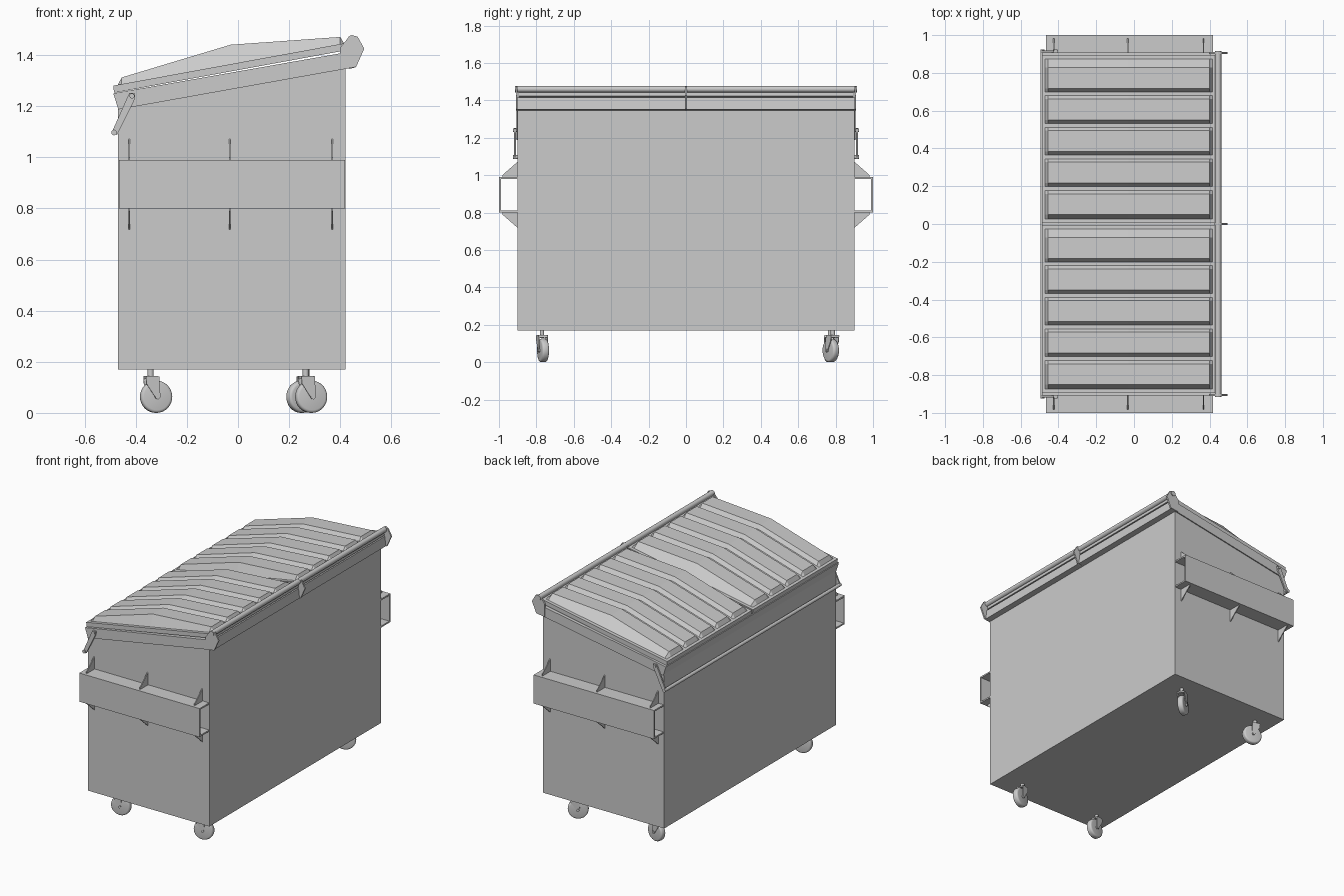
import bpy, bmesh, math
from mathutils import Matrix, Vector

if "Cube" in bpy.data.objects:
    bpy.data.objects.remove(bpy.data.objects["Cube"])


def finish(name, bm, smooth=False):
    bmesh.ops.recalc_face_normals(bm, faces=bm.faces)
    me = bpy.data.meshes.new(name)
    bm.to_mesh(me)
    bm.free()
    ob = bpy.data.objects.new(name, me)
    bpy.context.collection.objects.link(ob)
    if smooth:
        bpy.ops.object.select_all(action='DESELECT')
        ob.select_set(True)
        bpy.context.view_layer.objects.active = ob
        bpy.ops.object.shade_smooth_by_angle(angle=math.radians(35))
    return ob


def prism(name, pts, a, b, axis='y', matrix=None):
    """Extrude a profile: (x, z) points along y, or (y, z) points along x."""
    bm = bmesh.new()
    place = (lambda p, t: (p[0], t, p[1])) if axis == 'y' else (lambda p, t: (t, p[0], p[1]))
    lo = [bm.verts.new(place(p, a)) for p in pts]
    hi = [bm.verts.new(place(p, b)) for p in pts]
    bm.faces.new(lo)
    bm.faces.new(hi)
    for i in range(len(pts)):
        j = (i + 1) % len(pts)
        bm.faces.new((lo[i], lo[j], hi[j], hi[i]))
    if matrix:
        bm.transform(matrix)
    return finish(name, bm)


def rod(name, p, q, r, n=16, bevel=0, matrix=None):
    p, q = Vector(p), Vector(q)
    bm = bmesh.new()
    bmesh.ops.create_cone(bm, cap_ends=True, segments=n, radius1=r, radius2=r, depth=(q - p).length)
    if bevel:
        rim = [e for e in bm.edges if abs(e.verts[0].co.z - e.verts[1].co.z) < 1e-5]
        bmesh.ops.bevel(bm, geom=rim, offset=bevel, segments=3, profile=0.5, affect='EDGES')
    bm.transform(Matrix.Translation((p + q) / 2) @ (q - p).to_track_quat('Z', 'Y').to_matrix().to_4x4())
    if matrix:
        bm.transform(matrix)
    return finish(name, bm, True)


def base(x):
    """Height of the sloping lid flange."""
    return 1.28 + (x + 0.49) * 0.183


# Bin body and sloping rim
prism('body', [(-0.47, 0.17), (0.42, 0.17), (0.42, 1.39), (-0.47, 1.23)], -0.9, 0.9)
prism('rim', [(-0.468, 1.187), (0.455, 1.352), (0.448, 1.415), (-0.488, 1.25)], -0.907, 0.907)

# Fork pockets with gussets on both ends
for s in (-1, 1):
    prism('fork_pocket', [(s * y, z) for y, z in (
        (0.9, 0.80), (1.0, 0.80), (1.0, 0.99), (0.9, 0.99),
        (0.9, 0.98), (0.99, 0.98), (0.99, 0.81), (0.9, 0.81))], -0.465, 0.418, 'x')
    for x in (-0.425, -0.033, 0.368):
        for d in (-1, 1):
            zs = [0.895 + d * k for k in (0.177, 0.095, 0.095, 0.105)]
            prism('gusset', list(zip((s * 0.9, s * 0.9, s * 0.982, s * 0.982), zs)),
                  x - 0.003, x + 0.003, 'x')


# Ribbed lids: a lofted grid, rib pattern across y, bent profile along x
def lid(name, y0):
    # x, lift of the valleys, height of the ribs above the valleys
    stations = [(-0.488, 0, 0), (-0.47, 0, 0), (-0.455, 0.002, 0.024), (-0.03, 0.052, 0.024),
                (0.40, 0.003, 0.025), (0.415, 0, 0), (0.445, 0, 0)]
    rows = [(0, 0, 0), (0.022, 0, 0)]          # y, lift on, rib on
    for i in range(5):
        y = 0.045 + i * 0.167
        rows += [(y, 1, 1), (y + 0.11, 1, 1)]
        if i < 4:
            rows += [(y + 0.128, 1, 0), (y + 0.149, 1, 0)]
    rows += [(0.868, 0, 0), (0.89, 0, 0)]
    bm = bmesh.new()
    grid = [[bm.verts.new((x, y0 + y, base(x) + a * lift + b * rib)) for y, a, b in rows]
            for x, lift, rib in stations]
    for g, h in zip(grid, grid[1:]):
        for j in range(len(rows) - 1):
            bm.faces.new((g[j], h[j], h[j + 1], g[j + 1]))
    edge = [e for e in bm.edges if e.is_boundary]
    ret = bmesh.ops.extrude_edge_only(bm, edges=edge)['geom']
    for v in ret:
        if isinstance(v, bmesh.types.BMVert):
            v.co.z -= 0.028
            v.co.x += 0.003
    bmesh.ops.holes_fill(bm, edges=[e for e in bm.edges if e.is_boundary], sides=0)
    return finish(name, bm)


lid('lid_left', 0.005)
lid('lid_right', -0.895)

# Hinge rod and hinge plates along the high edge
rod('hinge_rod', (0.445, -0.915, 1.46), (0.445, 0.915, 1.46), 0.017)
for y in (-0.905, 0, 0.905):
    x0 = 0.40 if y else 0.435
    prism('hinge_plate', [(x0, 1.345), (0.462, 1.353), (0.494, 1.425), (0.468, 1.472),
                          (0.445, 1.478), (0.425, 1.46), (x0, 1.43)], y - 0.005, y + 0.005)

# Lock bar with swinging arms along the low edge
rod('lock_bar', (-0.485, -0.925, 1.097), (-0.485, 0.925, 1.097), 0.011)
for s in (-1, 1):
    prism('lock_arm', [(-0.425, 1.252), (-0.402, 1.25), (-0.405, 1.225), (-0.473, 1.087),
                       (-0.496, 1.093)], s * 0.909, s * 0.919)
    rod('lock_pivot', (-0.415, s * 0.9, 1.24), (-0.415, s * 0.925, 1.24), 0.01)


# Swivel casters
def caster(x, y, degrees):
    m = Matrix.Translation((x, y, 0)) @ Matrix.Rotation(math.radians(degrees), 4, 'Z')
    rod('caster_stem', (0, 0, 0.13), (0, 0, 0.175), 0.012, matrix=m)
    prism('caster_crown', [(-0.024, 0.132), (0.03, 0.132), (0.024, 0.145), (-0.02, 0.145)],
          -0.026, 0.026, matrix=m)
    for s in (-1, 1):
        prism('caster_fork', [(-0.024, 0.142), (0.03, 0.142), (0.034, 0.06), (0.025, 0.052),
                              (0.014, 0.06), (-0.022, 0.115)], s * 0.022, s * 0.026, matrix=m)
    rod('caster_wheel', (0.022, -0.019, 0.063), (0.022, 0.019, 0.063), 0.063, 32, 0.011, m)
    rod('caster_axle', (0.022, -0.03, 0.063), (0.022, 0.03, 0.063), 0.009, 12, matrix=m)


for x, y, a in ((-0.342, -0.77, 12), (-0.342, 0.77, -12), (0.265, -0.77, 15), (0.268, 0.785, 210)):
    caster(x, y, a)
